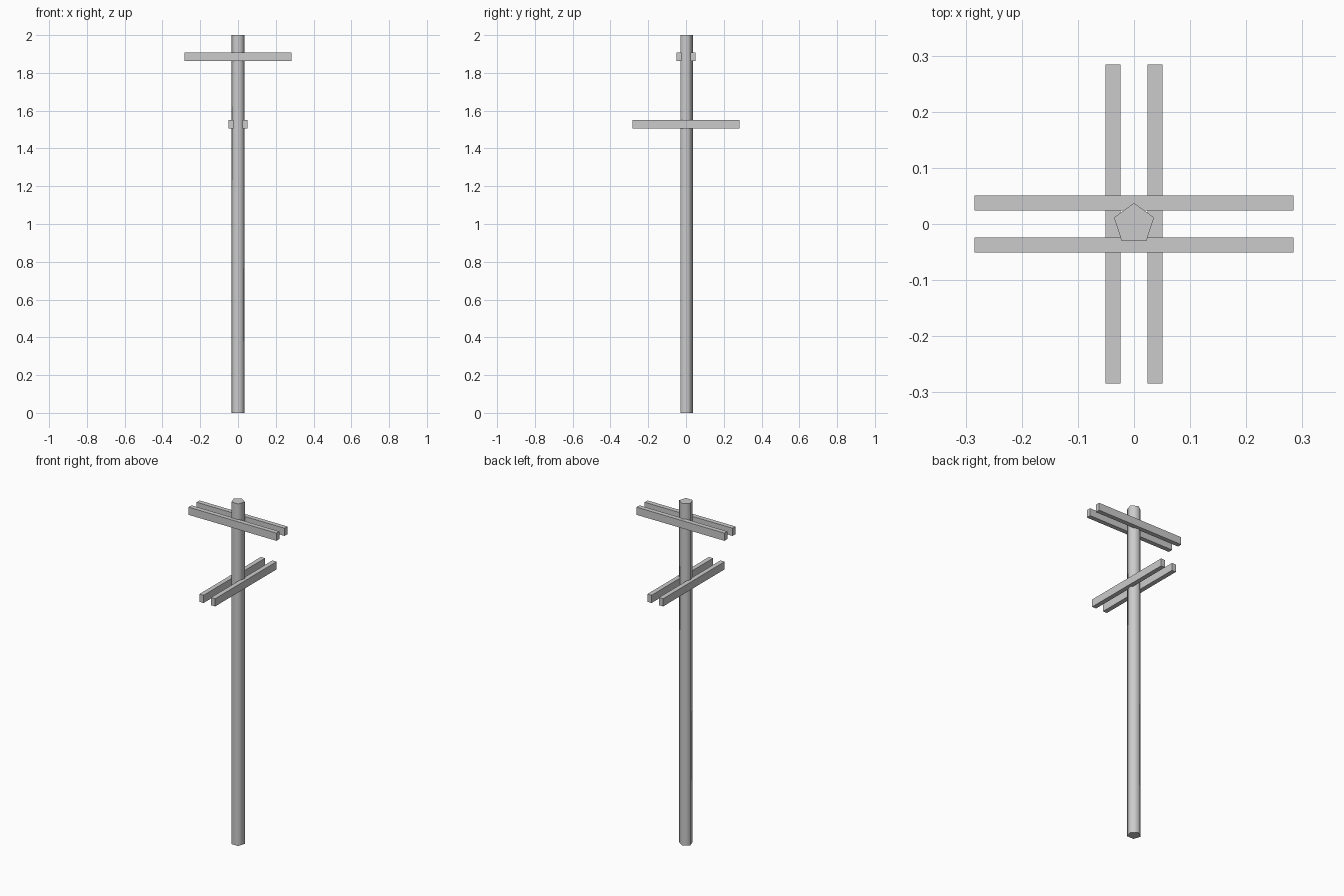
import bpy
import math

if "Cube" in bpy.data.objects:
    bpy.data.objects.remove(bpy.data.objects["Cube"])


def bar(name, center, size):
    bpy.ops.mesh.primitive_cube_add(size=1, location=center)
    ob = bpy.context.object
    ob.name = name
    ob.scale = size
    bpy.ops.object.transform_apply(location=False, rotation=False, scale=True)
    return ob


# Five-sided pole, one corner facing the back, smooth around its sides
bpy.ops.mesh.primitive_cylinder_add(vertices=5, radius=0.0375, depth=2.0, location=(0, 0, 1.0))
pole = bpy.context.object
pole.name = "pole"
bpy.ops.object.shade_smooth_by_angle(angle=math.radians(80))

# Paired crossarms clamping the pole: upper pair along x, lower pair along y
LENGTH, THICK, HEIGHT, OFFSET = 0.568, 0.027, 0.045, 0.0375
for side, label in ((-1, "a"), (1, "b")):
    bar("upper_crossarm_" + label, (0, side * OFFSET, 1.885), (LENGTH, THICK, HEIGHT))
    bar("lower_crossarm_" + label, (side * OFFSET, 0, 1.528), (THICK, LENGTH, HEIGHT))
